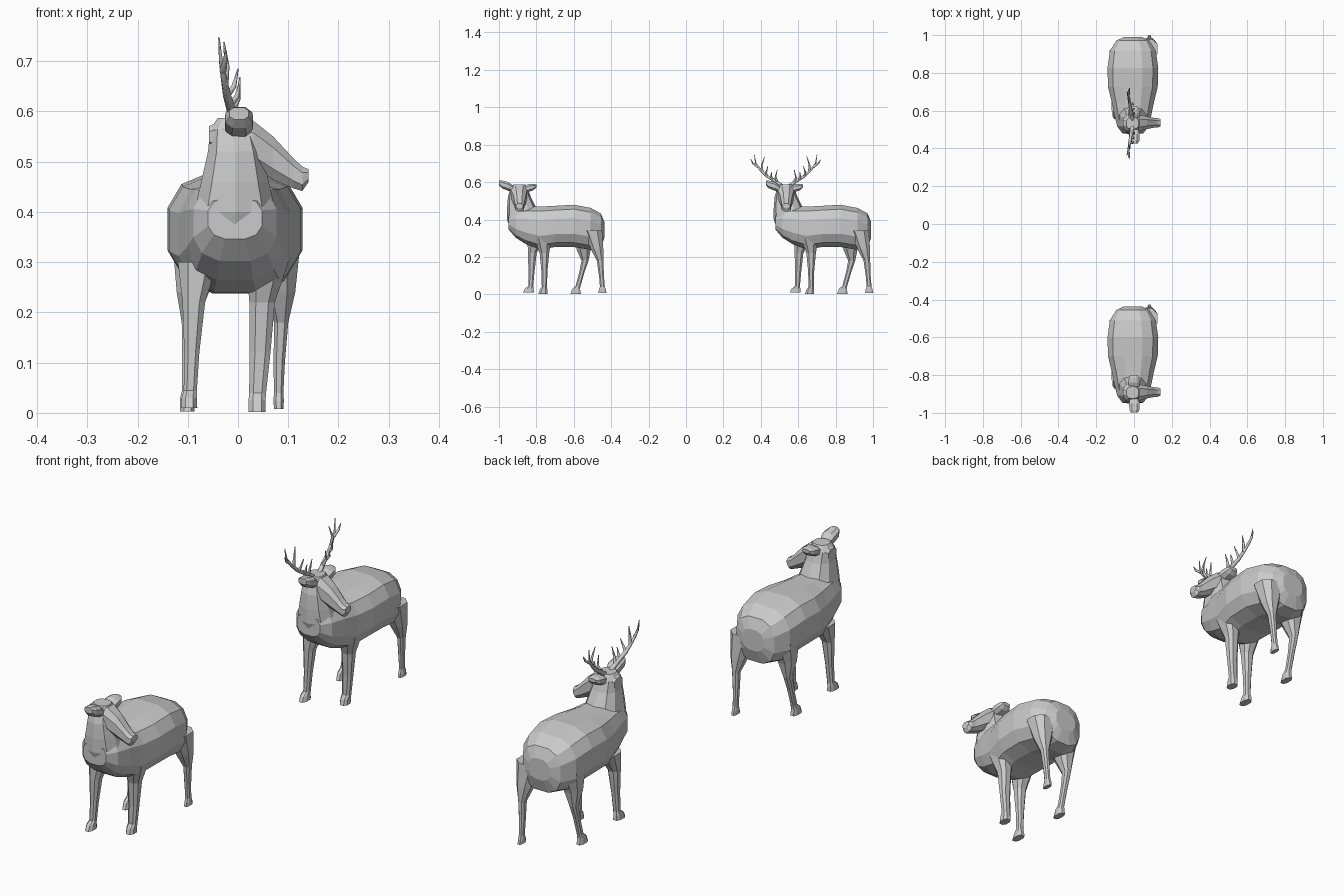
import bpy, bmesh, math
from mathutils import Vector

SHIFT = 1.426  # distance from the doe to the stag along y


def loft(name, axis, rings, dy, sides=10, power=0.8):
    """Skin closed cross-sections; ring = (x, y, z, r1, r2), radii across the axis."""
    u, v = {'x': ((0, 1, 0), (0, 0, 1)),
            'y': ((1, 0, 0), (0, 0, 1)),
            'z': ((1, 0, 0), (0, 1, 0))}[axis]
    u, v = Vector(u), Vector(v)
    bm = bmesh.new()
    loops = []
    for x, y, z, r1, r2 in rings:
        loop = []
        for i in range(sides):
            a = 2 * math.pi * (i + 0.5) / sides
            c, s = math.cos(a), math.sin(a)
            c = math.copysign(abs(c) ** power, c)
            s = math.copysign(abs(s) ** power, s)
            loop.append(bm.verts.new(Vector((x, y + dy, z)) + u * c * r1 + v * s * r2))
        loops.append(loop)
    for a, b in zip(loops, loops[1:]):
        for i in range(sides):
            j = (i + 1) % sides
            bm.faces.new((a[i], a[j], b[j], b[i]))
    bm.faces.new(loops[0])
    bm.faces.new(loops[-1])
    bmesh.ops.recalc_face_normals(bm, faces=bm.faces)
    me = bpy.data.meshes.new(name)
    bm.to_mesh(me)
    bm.free()
    ob = bpy.data.objects.new(name, me)
    bpy.context.collection.objects.link(ob)
    return ob


def deer(kind, dy):
    # torso: y, bottom z, top z, half width
    torso = [(-.437, .30, .39, .05), (-.455, .245, .435, .09), (-.51, .235, .465, .125),
             (-.60, .25, .482, .138), (-.70, .25, .476, .135), (-.78, .237, .472, .115),
             (-.85, .262, .47, .10), (-.91, .30, .455, .085), (-.948, .345, .43, .055)]
    loft(kind + "_torso", 'y', [(-.006, y, (a + b) / 2, w, (b - a) / 2)
                                for y, a, b, w in torso], dy, 12, 0.75)

    # neck: z, front y, back y, centre x, half width
    neck = [(.34, -.935, -.76, -.006, .085), (.40, -.957, -.76, -.006, .085),
            (.46, -.957, -.80, -.006, .07), (.52, -.952, -.83, -.006, .056),
            (.565, -.94, -.845, -.01, .047), (.587, -.925, -.86, -.008, .034)]
    loft(kind + "_neck", 'z', [(x, (f + b) / 2, z, w, (b - f) / 2)
                               for z, f, b, x, w in neck], dy, 10)

    # head turned towards +x
    loft(kind + "_head", 'x', [(-.058, -.893, .55, .028, .022), (-.03, -.893, .548, .045, .038),
                               (.03, -.892, .535, .046, .050), (.07, -.89, .507, .035, .046),
                               (.11, -.89, .477, .027, .032), (.128, -.89, .466, .026, .026),
                               (.14, -.89, .472, .02, .014)], dy, 8)

    # ears
    loft(kind + "_ear_front", 'y', [(0, -.92, .56, .022, .018), (.002, -.95, .577, .03, .025),
                                    (.002, -.985, .588, .028, .022),
                                    (.002, -.999, .596, .02, .013)], dy, 8)
    loft(kind + "_ear_back", 'y', [(0, -.87, .56, .03, .018), (0, -.84, .569, .033, .022),
                                   (0, -.815, .574, .029, .018),
                                   (0, -.80, .58, .018, .008)], dy, 8)

    # legs: rings from hip or shoulder down to the hoof
    legs = {
        "front_leg_right": [(.058, -.765, .30, .045, .05), (.048, -.757, .22, .027, .027),
                            (.044, -.757, .12, .022, .017), (.039, -.757, .04, .018, .015),
                            (.038, -.762, .025, .018, .022), (.038, -.765, .002, .018, .026)],
        "front_leg_left": [(-.08, -.80, .30, .042, .05), (-.088, -.822, .22, .024, .025),
                           (-.092, -.826, .12, .016, .017), (-.095, -.83, .045, .014, .014),
                           (-.097, -.838, .03, .016, .025), (-.097, -.842, .01, .017, .031)],
        "back_leg_right": [(.07, -.50, .34, .058, .055), (.082, -.475, .24, .034, .035),
                           (.086, -.459, .18, .015, .019), (.082, -.452, .10, .012, .014),
                           (.081, -.447, .04, .01, .014), (.081, -.447, .025, .011, .02),
                           (.081, -.447, .008, .01, .023)],
        "back_leg_left": [(-.075, -.54, .33, .058, .065), (-.09, -.547, .24, .034, .04),
                          (-.097, -.54, .18, .016, .02), (-.099, -.556, .12, .013, .015),
                          (-.10, -.577, .045, .012, .014), (-.101, -.587, .03, .015, .022),
                          (-.101, -.59, .003, .015, .03)],
    }
    for leg, rings in legs.items():
        loft(f"{kind}_{leg}", 'z', rings, dy, 8)


def antler(name, side):
    """Branching tapered rods; points = (sideways, x, z)."""
    branches = [
        [(.02, -.008, .58), (.055, -.014, .605), (.10, -.022, .632), (.135, -.028, .665),
         (.16, -.034, .70), (.168, -.038, .747)],
        [(.125, -.026, .655), (.128, -.022, .69), (.112, -.028, .738)],
        [(.147, -.03, .68), (.175, -.026, .70), (.187, -.024, .722)],
        [(.10, -.022, .632), (.105, -.008, .65), (.095, .000, .685)],
        [(.045, -.012, .60), (.055, .000, .625), (.045, .004, .668)],
        [(.07, -.016, .613), (.078, -.002, .63), (.076, .002, .655)],
    ]
    cu = bpy.data.curves.new(name, 'CURVE')
    cu.dimensions = '3D'
    cu.bevel_depth = 0.0095
    cu.bevel_resolution = 1
    cu.use_fill_caps = True
    for k, pts in enumerate(branches):
        sp = cu.splines.new('POLY')
        sp.points.add(len(pts) - 1)
        start = 1.1 if k == 0 else 0.75
        for i, (p, (s, x, z)) in enumerate(zip(sp.points, pts)):
            p.co = (x, -.893 + SHIFT + side * s, z, 1)
            p.radius = start + (0.15 - start) * (i / (len(pts) - 1)) ** 1.5
    ob = bpy.data.objects.new(name, cu)
    bpy.context.collection.objects.link(ob)
    bpy.ops.object.select_all(action='DESELECT')
    ob.select_set(True)
    bpy.context.view_layer.objects.active = ob
    bpy.ops.object.convert(target='MESH')


deer("doe", 0)
deer("stag", SHIFT)
antler("stag_antler_front", -1)
antler("stag_antler_back", 1)
